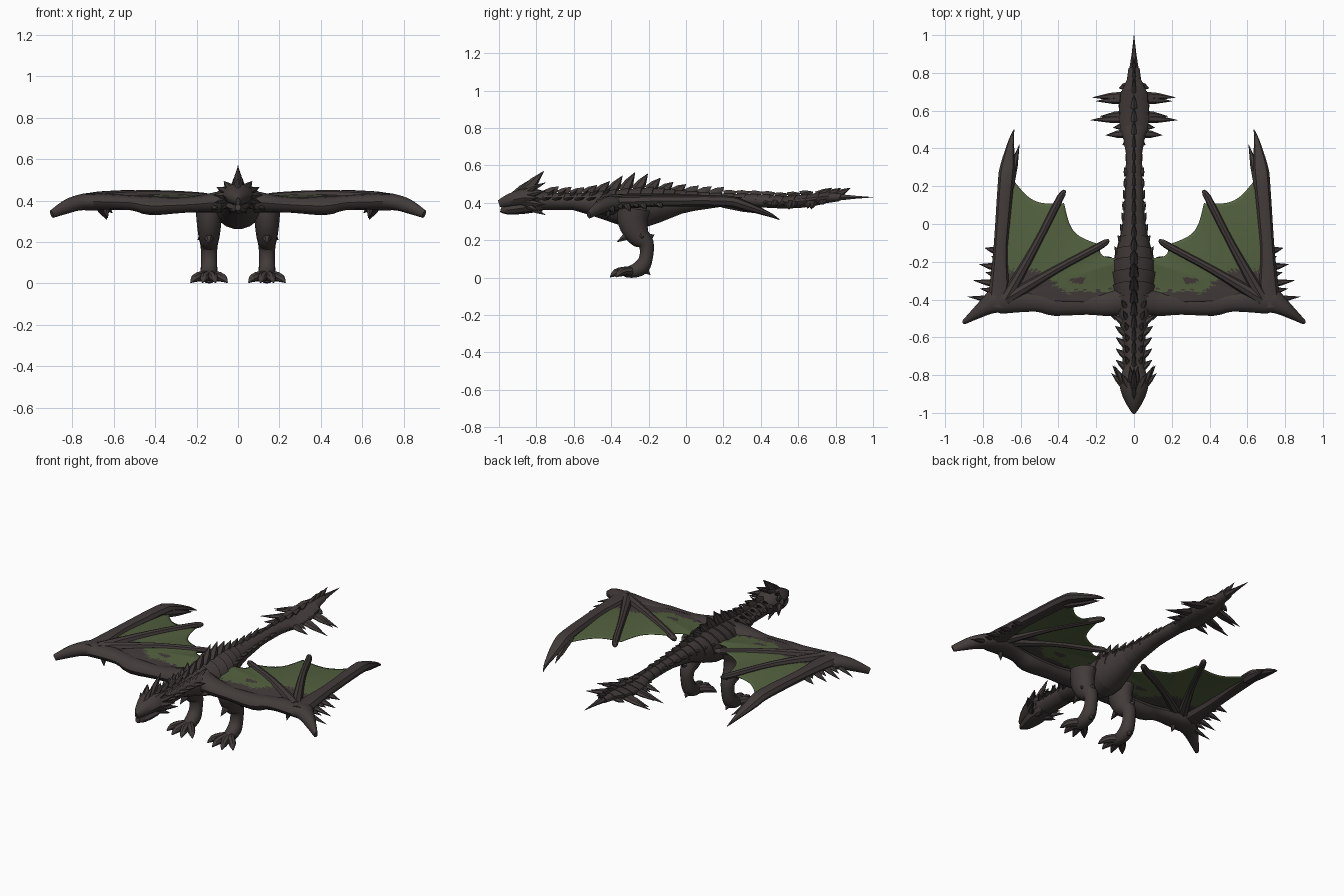
import bpy, bmesh, math, random
from mathutils import Vector

random.seed(4)
if "Cube" in bpy.data.objects:
    bpy.data.objects.remove(bpy.data.objects["Cube"], do_unlink=True)
SIDEWAYS, UPWARD = Vector((1, 0, 0)), Vector((0, 0, 1))


def material(name, colour):
    mat = bpy.data.materials.new(name)
    mat.use_nodes = True
    mat.diffuse_color = (*colour, 1)
    bsdf = next(node for node in mat.node_tree.nodes if node.type == 'BSDF_PRINCIPLED')
    bsdf.inputs["Base Color"].default_value = (*colour, 1)
    return mat


HIDE = material("dark_hide", (.054, .044, .042))
SKIN = material("green_membrane", (.085, .118, .049))


def loft(bm, rings):
    # Skin a list of equal point rings and close both ends
    rows = [[bm.verts.new(point) for point in ring] for ring in rings]
    for near, far in zip(rows, rows[1:]):
        for i in range(len(near)):
            bm.faces.new((near[i - 1], near[i], far[i], far[i - 1]))
    bm.faces.new(rows[0])
    bm.faces.new(rows[-1])


def rounded(path, steps):
    # Smooth curve through all stations
    fine = []
    last = len(path) - 1
    for i in range(last):
        before, start, end, after = path[max(i - 1, 0)], path[i], path[i + 1], path[min(i + 2, last)]
        for step in range(steps):
            t = step / steps
            fine.append(tuple(
                b + t * ((c - a) + t * (2 * a - 5 * b + 4 * c - d + t * (3 * (b - c) + d - a))) / 2
                for a, b, c, d in zip(before, start, end, after)))
    return fine + [path[-1]]


def tube(bm, path, sides=8, ref=UPWARD, steps=2):
    # Elliptical tube along (x, y, z, side radius, up radius) stations
    path = rounded([p if len(p) == 5 else (*p, p[-1]) for p in path], steps)
    points = [Vector(p[:3]) for p in path]
    rings = []
    for i, (centre, station) in enumerate(zip(points, path)):
        ahead = (points[min(i + 1, len(points) - 1)] - points[max(i - 1, 0)]).normalized()
        side = ahead.cross(ref).normalized()
        up = side.cross(ahead)
        rings.append([centre + side * station[3] * math.cos(angle) + up * station[4] * math.sin(angle)
                      for angle in (math.tau * k / sides for k in range(sides))])
    loft(bm, rings)


def spike(bm, base, tip, width, depth=None, ref=UPWARD, full=.7):
    depth = depth or width
    base, tip = Vector(base), Vector(tip)
    middle = (base + tip) / 2
    tube(bm, [(*base, width, depth), (*middle, width * full, depth * full), (*tip, .001, .001)], 6, ref, 1)


def finish(name, bm, mirror=False, mats=(HIDE,), angle=40):
    bmesh.ops.recalc_face_normals(bm, faces=bm.faces)
    mesh = bpy.data.meshes.new(name)
    bm.to_mesh(mesh)
    bm.free()
    part = bpy.data.objects.new(name, mesh)
    bpy.context.collection.objects.link(part)
    for mat in mats:
        mesh.materials.append(mat)
    bpy.ops.object.select_all(action='DESELECT')
    part.select_set(True)
    bpy.context.view_layer.objects.active = part
    bpy.ops.object.shade_smooth_by_angle(angle=math.radians(angle))
    if mirror:
        part.modifiers.new("mirror", 'MIRROR').use_mirror_merge = False
    return part


# Body outline: y, half width, underside, top
PROFILE = [(-.86, .06, .36, .46), (-.6, .06, .36, .45), (-.5, .08, .33, .46), (-.3, .12, .26, .48),
           (-.2, .11, .27, .48), (-.1, .08, .31, .47), (0, .06, .35, .46), (.2, .046, .38, .45),
           (.4, .042, .375, .445), (.5, .075, .37, .435), (.6, .083, .37, .445),
           (.7, .068, .385, .455), (.76, .036, .4, .455), (.83, .028, .41, .45)]


def outline(y):
    for near, far in zip(PROFILE, PROFILE[1:]):
        if y <= far[0]:
            break
    t = min(1, max(0, (y - near[0]) / (far[0] - near[0])))
    return [a + (b - a) * t for a, b in zip(near[1:], far[1:])]


# Body: overlapping back scales, each flaring toward the rear
bm = bmesh.new()
rings, scales, sides = [], 26, 18
for scale in range(scales):
    for rear in (0, 1):
        y = -.86 + 1.68 * (scale + rear) / scales
        width, low, high = outline(y)
        ring = []
        for k in range(sides):
            across, rise = math.cos(math.tau * k / sides), math.sin(math.tau * k / sides)
            back = max(0, rise + .25)
            flare = 1 + (.09 * rear - .02) * min(1, back * 1.5)
            ring.append((width * flare * across, y + .3 * width * back,
                         (low + high) / 2 + (high - low) / 2 * flare * rise))
        rings.append(ring)
loft(bm, rings)
finish("body", bm, angle=30)

# Tail point
bm = bmesh.new()
spike(bm, (0, .8, .43), (0, 1, .43), .028, .022, full=.45)
for y in (.7, .75, .8):
    spike(bm, (0, y, .44), (0, y + .08, .48), .022, .014, SIDEWAYS)
finish("tail_point", bm)

# Row of broad back blades, low along the tail
bm = bmesh.new()
y = -.74
while y < .66:
    width, low, high = outline(y)
    height = .012 + .02 * (y < .15) + .055 * math.exp(-((y + .33) / .14) ** 2)
    spike(bm, (0, y, high - .015), (0, y + .06, high + height), .034, width / 4, SIDEWAYS)
    y += .068
finish("back_blades", bm)

# Side spikes of neck and trunk, shrinking past the wings
bm = bmesh.new()
for i in range(18):
    y = -.76 + i * .06
    width, low, high = outline(y)
    neck = y < -.45
    if neck or y > -.2:
        reach = width + (.036 if neck else .006)
        spike(bm, (width * .75, y, .42), (reach, y + .04, .43), .02, .012)
    if neck:
        spike(bm, (width / 2, y + .02, high - .02), (width * .75, y + .06, high + .02), .018, .01)
finish("side_spikes", bm, True)

# Flat blades on both sides of the tail
bm = bmesh.new()
for y, reach in ((.43, .06), (.48, .15), (.52, .11), (.56, .23), (.58, .18), (.66, .2), (.68, .22), (.73, .08)):
    spike(bm, (.03, y, .41), (reach, y - .01, .41 - reach / 5), .024, .016, full=.8)
finish("tail_side_blades", bm, True)

# Skull and jaw
bm = bmesh.new()
tube(bm, [(0, -.75, .415, .05, .042), (0, -.82, .43, .074, .052), (0, -.88, .425, .072, .05),
          (0, -.95, .41, .043, .037), (0, -1, .395, .01, .02)], 10)
finish("skull", bm)
bm = bmesh.new()
tube(bm, [(0, -.77, .385, .05, .03), (0, -.86, .375, .06, .033), (0, -.95, .362, .036, .025),
          (0, -.99, .368, .014, .018)])
finish("jaw", bm)

# Crest and a fan of swept horns behind the cheeks
bm = bmesh.new()
spike(bm, (0, -.86, .46), (0, -.76, .57), .034, .02, SIDEWAYS)
spike(bm, (0, -.91, .44), (0, -.84, .52), .026, .016, SIDEWAYS)
finish("head_crest", bm)
bm = bmesh.new()
for i in range(7):
    angle = math.radians(25 * i - 70)
    across, rise = math.cos(angle), math.sin(angle)
    spike(bm, (.05 * across, -.86, .42 + .04 * rise),
          (.12 * across, -.75 - .04 * (i % 2), .42 + .09 * rise), .021)
finish("horns", bm, True)

# Wing arm with forward thumb
bm = bmesh.new()
tube(bm, [(.03, -.4, .4, .075, .06), (.12, -.42, .39, .068, .048), (.25, -.42, .38, .06, .038),
          (.42, -.42, .375, .066, .045), (.52, -.41, .39, .054, .036), (.7, -.4, .395, .075, .042),
          (.77, -.43, .39, .05, .038), (.83, -.47, .37, .032, .034), (.9, -.52, .335, .012, .02)],
     12, steps=3)
spike(bm, (.12, -.46, .37), (.1, -.51, .36), .018)
spike(bm, (.64, -.41, .37), (.63, -.42, .315), .018, ref=SIDEWAYS)
finish("wing_arms", bm, True)

# Wing fingers: outer strut with a forked end, then two inner struts
bm = bmesh.new()
tube(bm, [(.72, -.44, .4, .06, .035), (.71, -.3, .405, .052, .034), (.705, -.12, .41, .038, .03),
          (.68, .2, .41, .042, .03), (.67, .3, .39, .04, .028), (.65, .44, .34, .015, .013),
          (.635, .5, .31, .002, .002)], steps=3)
spike(bm, (.665, .2, .4), (.607, .42, .34), .03)
for x, y in ((.36, .17), (.14, -.08)):
    tube(bm, [(.68, -.4, .41, .034), ((x + .68) / 2, (y - .4) / 2, .43, .021),
              (x + .03, y - .03, .42, .019), (x, y, .42, .005)], steps=4)
finish("wing_fingers", bm, True)

# Spikes along the outer wing edge
bm = bmesh.new()
for i in range(8):
    y = -.385 + .043 * i
    reach = .17 - .015 * i - .05 * (i % 2)
    spike(bm, (.71, y - .02, .4), (.71 + reach, y, .4 - reach / 3), .022, .017, full=.75)
finish("wing_edge_spikes", bm, True)

# Wing membrane: a fan from the wrist, its rim scalloped between the finger tips
wrist = Vector((.69, -.4, .405))
tips = [Vector(p) for p in ((.66, .26, .39), (.37, .11, .42), (.18, -.11, .425), (.02, -.18, .42), (0, -.42, .4))]
rim, columns, rows = [], 20, 28
for near, far in zip(tips, tips[1:]):
    for i in range(columns):
        point = near.lerp(far, i / columns)
        rim.append(point.lerp(wrist, .1 * math.sin(math.pi * i / columns)))
rim.append(tips[-1])
bm = bmesh.new()
grid = []
for row in range(1, rows + 1):
    t = row / rows
    grid.append([bm.verts.new(wrist.lerp(p, t) + UPWARD * .06 * t * (1 - t)) for p in rim])
for near, far in zip(grid, grid[1:]):
    for i in range(len(rim) - 1):
        face = bm.faces.new((near[i], near[i + 1], far[i + 1], far[i]))
        spot = face.calc_center_median()
        limit = -.355 + .11 * min(1, max(0, (spot.x - .38) / .12)) + random.uniform(-.02, .015)
        patch = math.hypot((spot.x - .3) / .045, (spot.y + .3) / .02) < random.uniform(.7, 1)
        face.material_index = 0 if spot.y < limit or patch else 1
wing = finish("wing_membranes", bm, True, (HIDE, SKIN), 60)
wing.modifiers.new("thickness", 'SOLIDIFY').thickness = .004

# Legs with hip, knee and heel spurs
bm = bmesh.new()
leg = [(-.28, .37, .09), (-.285, .3, .08), (-.255, .225, .062), (-.213, .18, .042),
       (-.213, .11, .036), (-.235, .06, .042), (-.28, .035, .036), (-.33, .028, .025)]
tube(bm, [(.14, y, z, radius, .02 + radius / 2) for y, z, radius in leg], 12, SIDEWAYS, 3)
spike(bm, (.14, -.29, .24), (.14, -.37, .19), .028)
spike(bm, (.14, -.21, .21), (.15, -.17, .23), .025)
spike(bm, (.16, -.25, .24), (.195, -.23, .21), .022)
spike(bm, (.14, -.23, .05), (.14, -.19, .015), .024)
finish("legs", bm, True)

# Fanned toes ending in claws
bm = bmesh.new()
for i in range(4):
    angle = .5 * (i - 1.5)
    stations = ((0, .032, .028), (.06, .034, .024), (.1, .025, .02), (.13, .004, .003))
    tube(bm, [(.14 + reach * math.sin(angle), -.28 - reach * math.cos(angle), z, radius)
              for reach, z, radius in stations])
finish("toes", bm, True)
